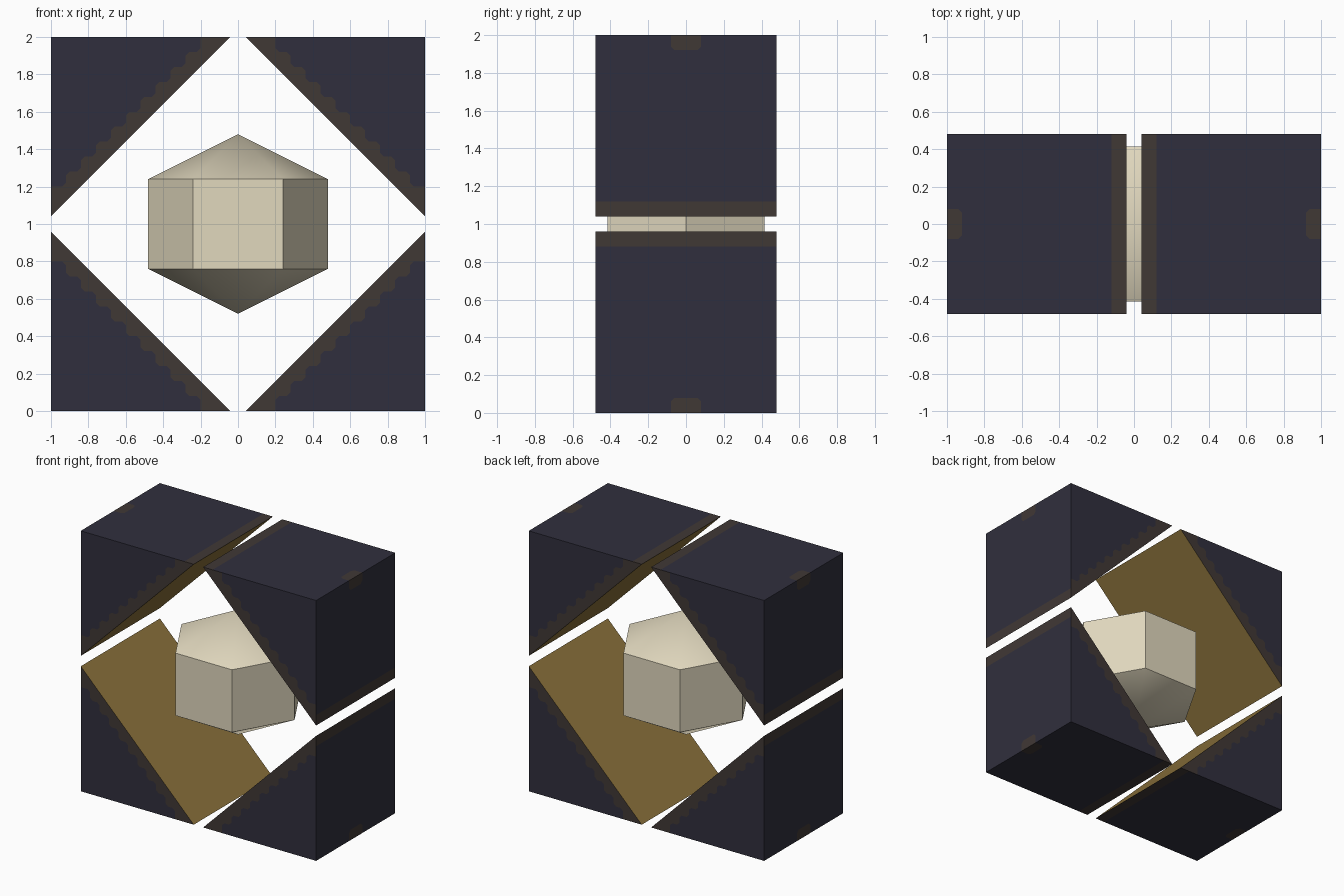
import bpy
import bmesh
from math import sin, cos, pi

cube = bpy.data.objects.get("Cube")
if cube:
    bpy.data.objects.remove(cube, do_unlink=True)


def material(name, srgb):
    mat = bpy.data.materials.new(name)
    mat.use_nodes = True
    color = [((c / 255 + 0.055) / 1.055) ** 2.4 for c in srgb] + [1]
    mat.diffuse_color = color
    mat.node_tree.nodes["Principled BSDF"].inputs["Base Color"].default_value = color
    return mat


NAVY = material("dark navy", (48, 47, 61))
BROWN = material("dark brown", (64, 56, 53))
GOLD = material("old gold", (145, 119, 62))
CREAM = material("cream", (225, 216, 190))

CELL = 0.08          # size of one step of the trim
LEG = 12 * CELL      # short sides of each wedge
HALF = 6 * CELL      # half the depth
CUT = 0.02           # softened step corners


def build(name, polygons, materials):
    """Join (points, material index) polygons into one closed object."""
    bm = bmesh.new()
    for points, index in polygons:
        face = bm.faces.new([bm.verts.new(p) for p in points])
        face.material_index = index
    bmesh.ops.remove_doubles(bm, verts=bm.verts, dist=0.0005)
    bmesh.ops.recalc_face_normals(bm, faces=bm.faces)
    mesh = bpy.data.meshes.new(name)
    bm.to_mesh(mesh)
    bm.free()
    for mat in materials:
        mesh.materials.append(mat)
    obj = bpy.data.objects.new(name, mesh)
    bpy.context.collection.objects.link(obj)
    return obj


def soften(path):
    """Cut the inner corners of an open 2D path."""
    result = [path[0]]
    for before, here, after in zip(path, path[1:], path[2:]):
        for other in (before, after):
            length = abs(other[0] - here[0]) + abs(other[1] - here[1])
            result.append(tuple(h + (o - h) * CUT / length for h, o in zip(here, other)))
    return result + [path[-1]]


# Stepped border between the trim and the dark face
steps = [(10 * CELL, 0)]
for k in range(10):
    steps += [((10 - k) * CELL, (k + 1) * CELL), ((9 - k) * CELL, (k + 1) * CELL)]
steps = soften(steps)
inner, outer = 10 * CELL, 11 * CELL
face_dark = [(0, 0)] + steps
face_trim = [(outer, 0), (LEG, 0), (0, LEG), (0, outer)] + steps[::-1]

# Outer sides: dark panel with a notch for the tab, and a strip by the cut
tab = soften([(0, CELL), (CELL, CELL), (CELL, -CELL), (0, -CELL)])
side_dark = [(0, -HALF), (inner, -HALF), (outer, -HALF),
             (outer, HALF), (inner, HALF), (0, HALF)] + tab
side_strip = [(outer, -HALF), (LEG, -HALF), (LEG, HALF), (outer, HALF)]


def wedge(name, sx, sz):
    def place(u, v, y):
        return (sx * (1 - u), y, 1 + sz * (1 - v))

    polygons = []
    for y in (-HALF, HALF):
        for outline, index in ((face_dark, 0), (face_trim, 1)):
            polygons.append(([place(u, v, y) for u, v in outline], index))
    for outline, index in ((side_dark, 0), (side_strip, 1), (tab, 1)):
        polygons.append(([place(u, 0, y) for u, y in outline], index))
        polygons.append(([place(0, u, y) for u, y in outline], index))
    slope = [place(LEG, 0, -HALF), place(LEG, 0, HALF),
             place(0, LEG, HALF), place(0, LEG, -HALF)]
    polygons.append((slope, 2))
    build(name, polygons, (NAVY, BROWN, GOLD))


for height, sz in (("upper", 1), ("lower", -1)):
    for side, sx in (("left", 1), ("right", -1)):
        wedge(f"{height}_{side}_wedge", sx, sz)

# Six-sided core with pointed ends
polygons = []
for i in range(6):
    a, b = [(0.48 * cos(n * pi / 3), 0.48 * sin(n * pi / 3)) for n in (i, i + 1)]
    polygons.append(([(*a, 0.76), (*b, 0.76), (*b, 1.24), (*a, 1.24)], 0))
    for rim, tip in ((1.24, 1.48), (0.76, 0.52)):
        polygons.append(([(*a, rim), (*b, rim), (0, 0, tip)], 0))
core = build("core", polygons, (CREAM,))
bpy.ops.object.select_all(action='DESELECT')
core.select_set(True)
bpy.context.view_layer.objects.active = core
bpy.ops.object.shade_smooth_by_angle(angle=pi / 5)
